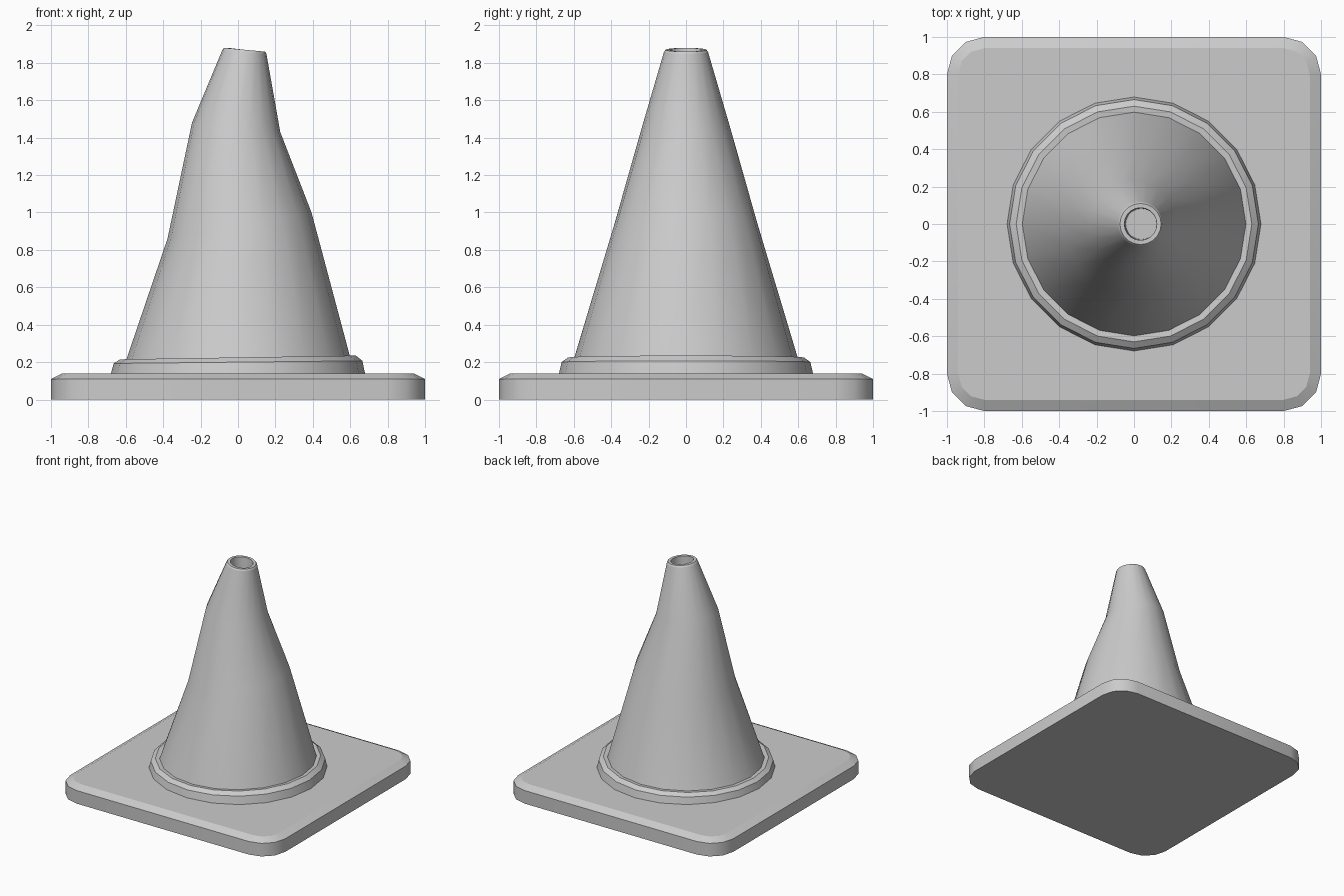
import bpy, bmesh, math

if "Cube" in bpy.data.objects:
    bpy.data.objects.remove(bpy.data.objects["Cube"])


def loft(name, rings, hard=()):
    """Skin a stack of point loops, cap both ends, keep the listed loops sharp."""
    bm = bmesh.new()
    loops = [[bm.verts.new(p) for p in ring] for ring in rings]
    n = len(loops[0])
    bm.faces.new(loops[0][::-1])
    bm.faces.new(loops[-1])
    for a, b in zip(loops, loops[1:]):
        for i in range(n):
            j = (i + 1) % n
            bm.faces.new((a[i], a[j], b[j], b[i]))
    for f in bm.faces:
        f.smooth = True
    for k in hard:
        for i in range(n):
            bm.edges.get((loops[k][i], loops[k][(i + 1) % n])).smooth = False
    bmesh.ops.recalc_face_normals(bm, faces=bm.faces[:])
    mesh = bpy.data.meshes.new(name)
    bm.to_mesh(mesh)
    bm.free()
    obj = bpy.data.objects.new(name, mesh)
    bpy.context.collection.objects.link(obj)
    return obj


def tilted_ring(cx, r, z_left, z_right, sides=20):
    """Circle in plan whose height slopes from its left to its right side."""
    mid, slope = (z_left + z_right) / 2, (z_right - z_left) / 2
    angles = [2 * math.pi * i / sides for i in range(sides)]
    return [(cx + r * math.cos(a), r * math.sin(a), mid + slope * math.cos(a))
            for a in angles]


def rounded_square(r, z, centre=0.8, segments=3):
    """Square with rounded corners around fixed corner centres."""
    pts = []
    for q, (sx, sy) in enumerate([(1, 1), (-1, 1), (-1, -1), (1, -1)]):
        for i in range(segments + 1):
            a = math.pi / 2 * (q + i / segments)
            pts.append((sx * centre + r * math.cos(a),
                        sy * centre + r * math.sin(a), z))
    return pts


# Square base plate with a chamfered top edge
loft("base_plate",
     [rounded_square(0.2, 0), rounded_square(0.2, 0.11), rounded_square(0.14, 0.14)],
     hard=(0, 1, 2))

# Collar around the foot of the cone
loft("collar",
     [tilted_ring(0, 0.68, 0.135, 0.135),
      tilted_ring(0, 0.665, 0.193, 0.207),
      tilted_ring(0, 0.63, 0.215, 0.235),
      tilted_ring(0, 0.60, 0.213, 0.231)],
     hard=(0, 1, 2, 3))

# Crooked cone body with a recessed hole in the tip
loft("cone_body",
     [tilted_ring(0, 0.60, 0.205, 0.225),
      tilted_ring(0.008, 0.385, 0.86, 1.00),
      tilted_ring(-0.01, 0.236, 1.48, 1.43),
      tilted_ring(0.034, 0.118, 1.868, 1.848),
      tilted_ring(0.035, 0.11, 1.88, 1.86),
      tilted_ring(0.035, 0.087, 1.88, 1.86),
      tilted_ring(0.038, 0.083, 1.78, 1.76)],
     hard=(0, 3, 4, 5, 6))
